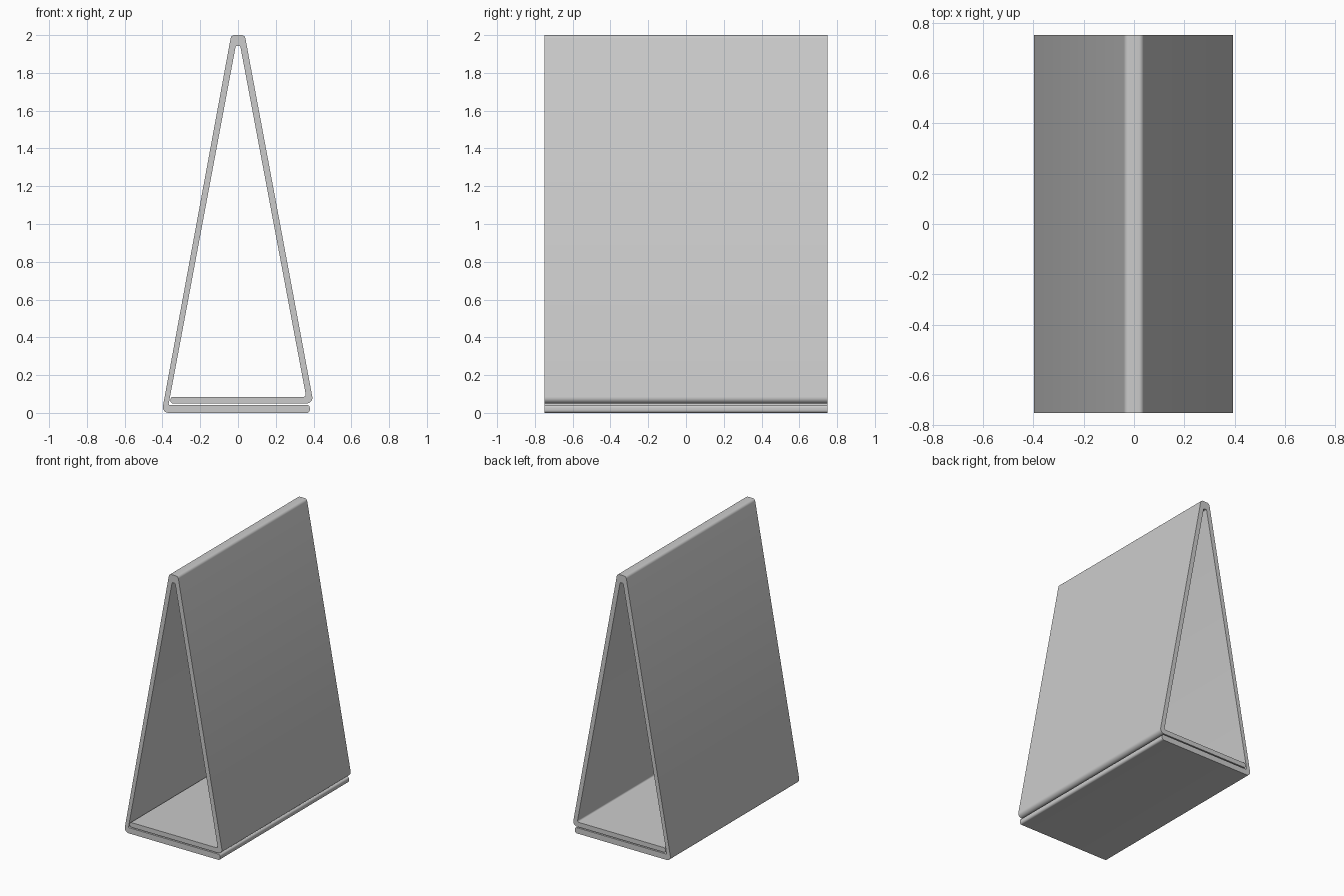
import bpy, bmesh, math
from mathutils import Vector

if "Cube" in bpy.data.objects:
    bpy.data.objects.remove(bpy.data.objects["Cube"])

HALF_DEPTH = 0.75


def fillet(corners, steps=6):
    """Round every (x, z, radius) corner of a closed outline with a true arc."""
    pts = []
    n = len(corners)
    for i, (x, z, r) in enumerate(corners):
        p = Vector((x, z))
        a = (Vector(corners[i - 1][:2]) - p).normalized()
        b = (Vector(corners[(i + 1) % n][:2]) - p).normalized()
        half = a.angle(b) / 2
        centre = p + (a + b).normalized() * (r / math.sin(half))
        start = p + a * (r / math.tan(half)) - centre
        end = p + b * (r / math.tan(half)) - centre
        sweep = math.pi - 2 * half
        for k in range(steps + 1):
            t = k / steps
            arc = (start * math.sin((1 - t) * sweep) + end * math.sin(t * sweep)) / math.sin(sweep)
            pts.append(centre + arc)
    return pts


# Folded strip seen from the front: outer skin, then back along the inner skin
outline = fillet([
    (0.380, 0.000, 0.015), (-0.404, 0.000, 0.030),    # lower flap, left fold
    (-0.036, 2.000, 0.020), (0.036, 2.000, 0.020),    # top fold
    (0.400, 0.050, 0.030),                            # right fold
    (-0.358, 0.050, 0.015), (-0.358, 0.085, 0.015),   # upper flap end
    (0.361, 0.085, 0.012),
    (0.012, 1.943, 0.008), (-0.012, 1.943, 0.008),    # inside of top fold
    (-0.368, 0.042, 0.006), (0.380, 0.042, 0.015),    # inside of left fold
])

# Extrude the profile along the depth
bm = bmesh.new()
face = bm.faces.new([bm.verts.new((p.x, -HALF_DEPTH, p.y)) for p in outline])
res = bmesh.ops.extrude_face_region(bm, geom=[face], use_keep_orig=True)
moved = [v for v in res["geom"] if isinstance(v, bmesh.types.BMVert)]
bmesh.ops.translate(bm, verts=moved, vec=(0, 2 * HALF_DEPTH, 0))
bmesh.ops.recalc_face_normals(bm, faces=bm.faces)
mesh = bpy.data.meshes.new("folded_stand")
bm.to_mesh(mesh)
bm.free()

stand = bpy.data.objects.new("folded_stand", mesh)
bpy.context.collection.objects.link(stand)
bpy.context.view_layer.objects.active = stand
stand.select_set(True)
bpy.ops.object.shade_smooth_by_angle(angle=math.radians(30))
